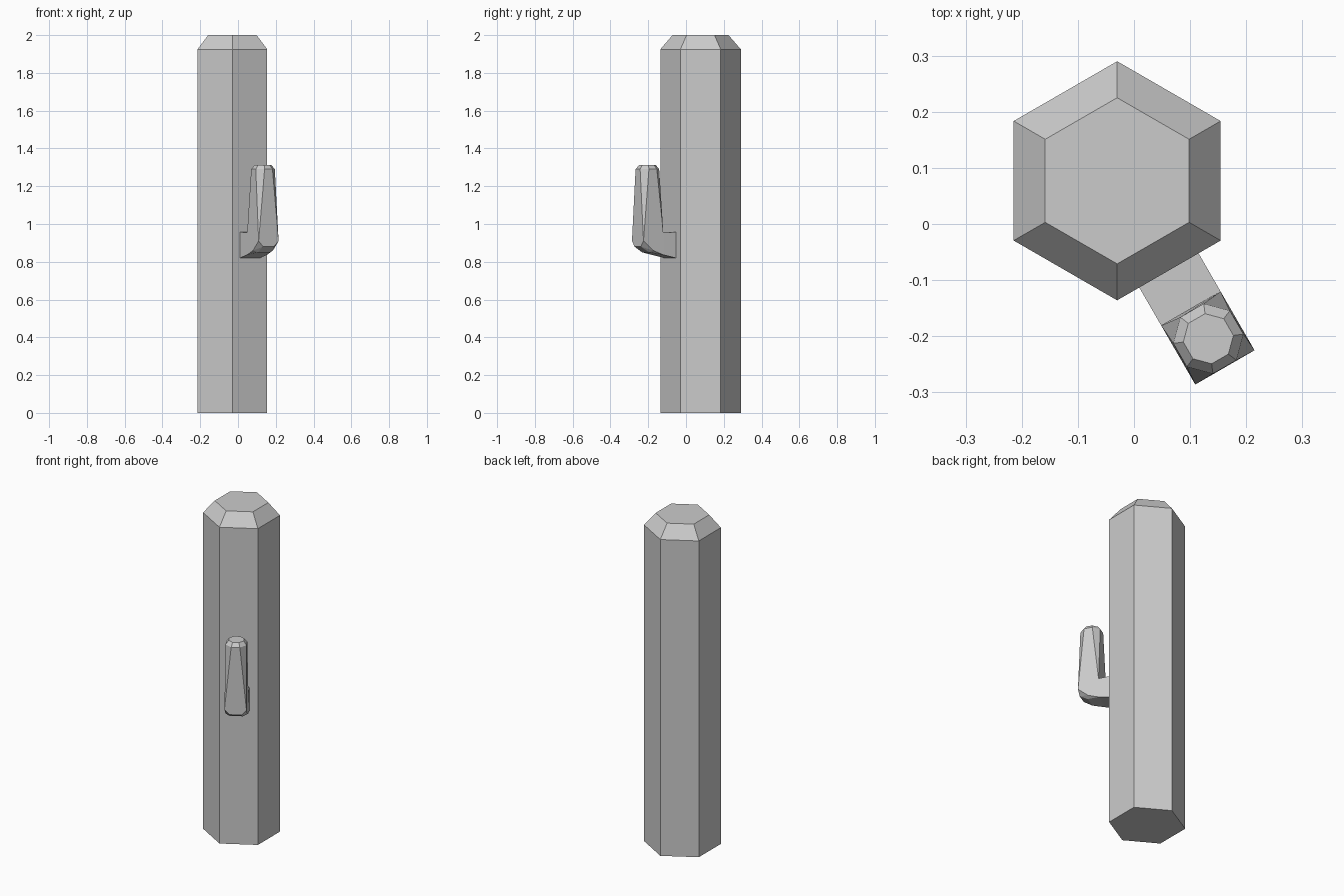
import bpy
import bmesh
from math import cos, sin, pi, radians
from mathutils import Matrix

cube = bpy.data.objects.get("Cube")
if cube:
    bpy.data.objects.remove(cube)

grey = bpy.data.materials.new("plain grey")
grey.use_nodes = True
GREY = (0.6, 0.6, 0.6, 1)
grey.diffuse_color = GREY
grey.node_tree.nodes["Principled BSDF"].inputs["Base Color"].default_value = GREY

# Both parts share the trunk axis; the arm grows along local +x
AXIS = Matrix.Translation((-0.03, 0.077, 0))
ARM = AXIS @ Matrix.Rotation(radians(-60), 4, "Z")


def ring(radius, z, sides, turn=0.0, x=0.0):
    return [(x + radius * cos(turn + 2 * pi * i / sides),
             radius * sin(turn + 2 * pi * i / sides), z) for i in range(sides)]


def pair(x, half_width, z):
    return [(x, half_width, z), (x, -half_width, z)]


def hull(name, points, matrix):
    """Flat-faced convex part around the given points."""
    bm = bmesh.new()
    for p in points:
        bm.verts.new(p)
    bmesh.ops.convex_hull(bm, input=bm.verts)
    bmesh.ops.dissolve_limit(bm, angle_limit=0.02, verts=bm.verts, edges=bm.edges)
    bmesh.ops.recalc_face_normals(bm, faces=bm.faces)
    bm.transform(matrix)
    mesh = bpy.data.meshes.new(name)
    bm.to_mesh(mesh)
    bm.free()
    mesh.materials.append(grey)
    obj = bpy.data.objects.new(name, mesh)
    bpy.context.collection.objects.link(obj)
    return obj


# Hexagonal trunk with a chamfered top
hull("trunk", ring(0.213, 0, 6, pi / 6) + ring(0.213, 1.925, 6, pi / 6)
     + ring(0.148, 2, 6, pi / 6), AXIS)

# Short square stub from the trunk to the elbow
W = 0.061
hull("arm_stub", pair(0.184, W, 0.82) + pair(0.184, W, 0.957)
     + pair(0.263, W, 0.837) + pair(0.263, W, 0.955), ARM)

# Upright arm: square elbow with clipped lower corners, octagonal chamfered tip
elbow = (pair(0.263, W, 0.837) + pair(0.263, W, 0.955) + pair(0.384, W, 0.91)
         + pair(0.384, 0.033, 0.88) + pair(0.325, W, 0.86) + pair(0.335, 0.038, 0.85))
tip = ring(0.063, 1.29, 8, pi / 8, 0.325) + ring(0.045, 1.312, 8, pi / 8, 0.325)
hull("arm_upright", elbow + tip, ARM)
